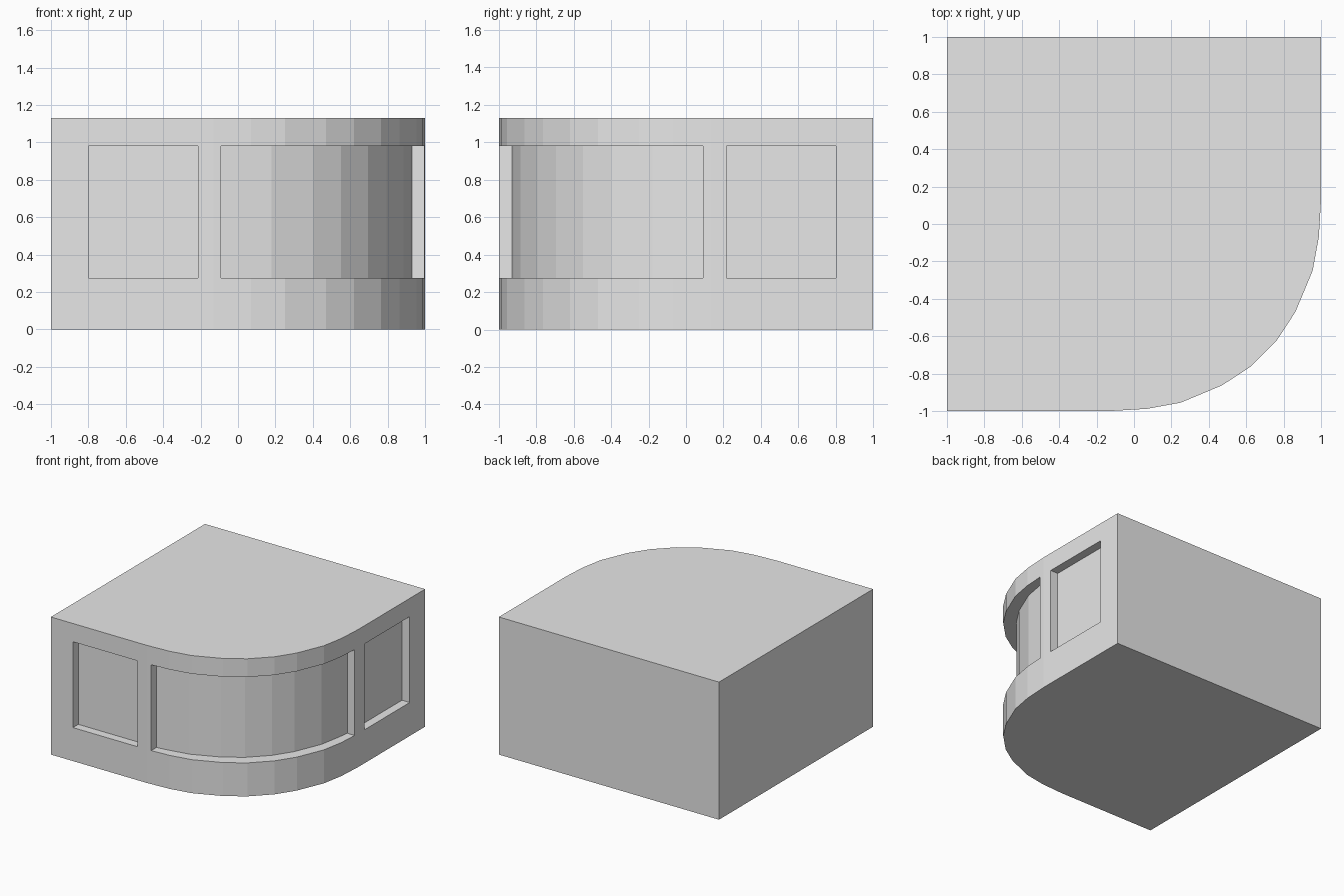
import bpy
import bmesh

HEIGHT = 1.13
SILL, HEAD = 0.275, 0.98   # bottom and top of the window recesses
DEPTH = 0.07               # recess depth

cube = bpy.data.objects.get("Cube")
if cube:
    bpy.data.objects.remove(cube, do_unlink=True)

mat = bpy.data.materials.new("pale grey")
mat.use_nodes = True
mat.diffuse_color = (0.8, 0.8, 0.8, 1)
mat.node_tree.nodes["Principled BSDF"].inputs["Base Color"].default_value = (0.8, 0.8, 0.8, 1)


def prism(name, outline, z0, z1):
    """Extrude a plan outline between two heights."""
    bm = bmesh.new()
    base = bm.faces.new([bm.verts.new((x, y, z0)) for x, y in outline])
    top = bmesh.ops.extrude_face_region(bm, geom=[base])["geom"]
    bmesh.ops.translate(bm, vec=(0, 0, z1 - z0),
                        verts=[v for v in top if isinstance(v, bmesh.types.BMVert)])
    bmesh.ops.recalc_face_normals(bm, faces=bm.faces)
    mesh = bpy.data.meshes.new(name)
    bm.to_mesh(mesh)
    bm.free()
    mesh.materials.append(mat)
    obj = bpy.data.objects.new(name, mesh)
    bpy.context.scene.collection.objects.link(obj)
    return obj


def mirror(points):
    """Reflect plan points across the diagonal through the rounded corner."""
    return [(-y, -x) for x, y in reversed(points)]


# Rounded corner, half drawn and half mirrored
half = [(-0.13, -1), (0.07, -0.988), (0.25, -0.955), (0.47, -0.863), (0.62, -0.765)]
corner = half + mirror(half)
body = prism("building_body", [(-1, 1), (-1, -1)] + corner + [(1, 1)], 0, HEIGHT)

# Curved window recess: its back is the corner curve shifted inward
back = [(x - DEPTH, y + DEPTH) for x, y in corner[1:-1]]
wall = 1 - DEPTH
start = [(-0.09, -1.2), (-0.09, -wall)]
curved = start + back + mirror(start) + [(1.2, -1.2)]

# Flat window recess on the front, repeated on the side
flat = [(-0.8, -1.2), (-0.215, -1.2), (-0.215, -wall), (-0.8, -wall)]

cutters = {"corner_window_cutter": curved,
           "front_window_cutter": flat,
           "side_window_cutter": mirror(flat)}
for name, outline in cutters.items():
    cutter = prism(name, outline, SILL, HEAD)
    cutter.hide_render = True
    cutter.hide_set(True)
    cutter.display_type = 'WIRE'
    cut = body.modifiers.new(name, 'BOOLEAN')
    cut.operation = 'DIFFERENCE'
    cut.solver = 'EXACT'
    cut.object = cutter
